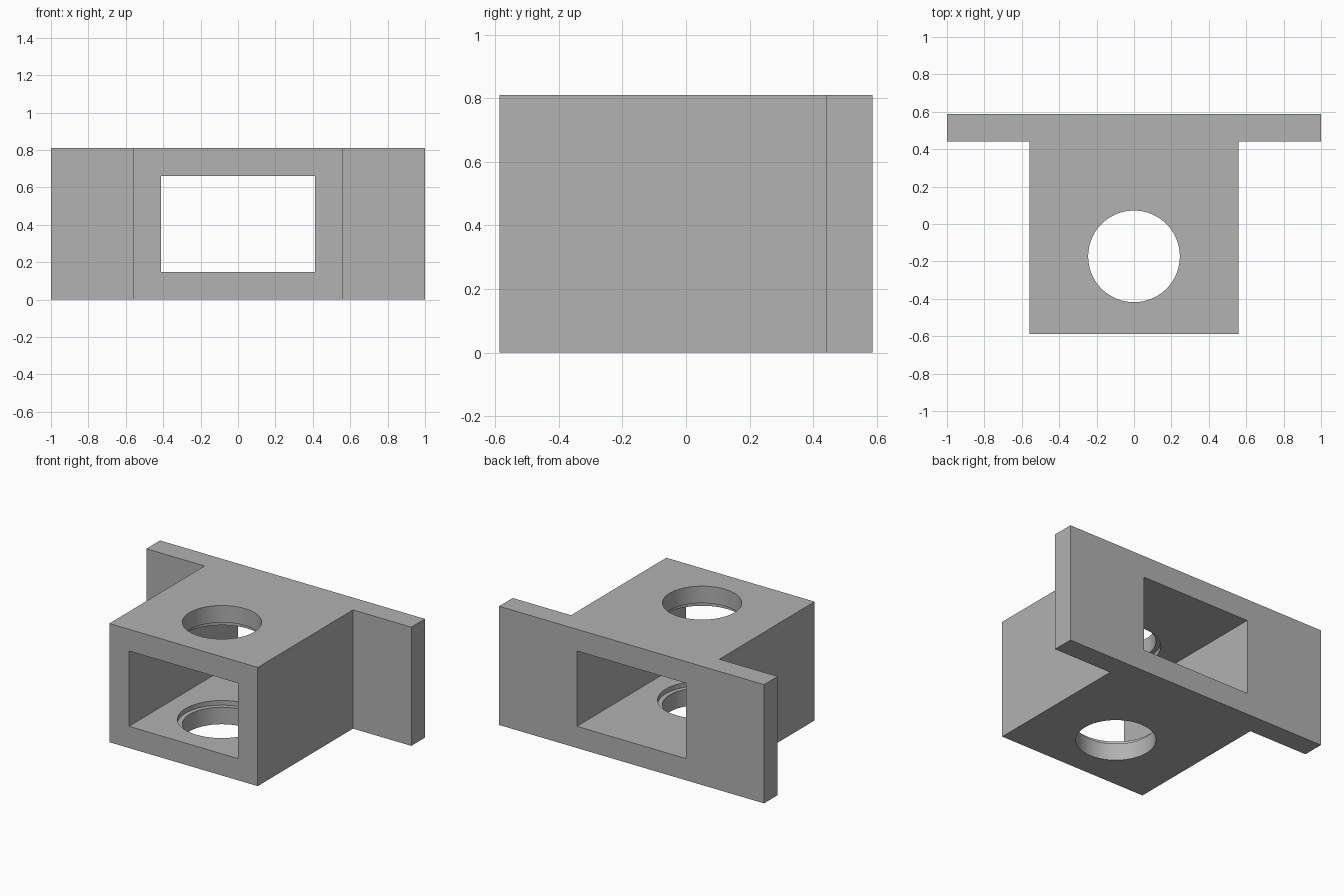
import bpy
import bmesh

if "Cube" in bpy.data.objects:
    bpy.data.objects.remove(bpy.data.objects["Cube"], do_unlink=True)

HEIGHT = 0.81
BACK, FRONT, FLANGE_FRONT = 0.587, -0.587, 0.44
BODY_X, FLANGE_X = 0.56, 1.0
WALL = 0.148
HOLE_Y, HOLE_R = -0.173, 0.245
RECESS_R, RECESS_DEPTH = 0.275, 0.032

grey = bpy.data.materials.new("plain grey")
grey.use_nodes = True
colour = (0.445, 0.445, 0.445, 1)
grey.diffuse_color = colour
grey.node_tree.nodes["Principled BSDF"].inputs["Base Color"].default_value = colour


def cut(target, cutter):
    """Subtract the cutter from the target and remove it."""
    cutter.hide_render = True
    mod = target.modifiers.new("cut", 'BOOLEAN')
    mod.operation = 'DIFFERENCE'
    mod.solver = 'EXACT'
    mod.object = cutter
    bpy.ops.object.select_all(action='DESELECT')
    bpy.context.view_layer.objects.active = target
    target.select_set(True)
    bpy.ops.object.modifier_apply(modifier=mod.name)
    bpy.data.objects.remove(cutter, do_unlink=True)


def cylinder(radius, z0, z1):
    bpy.ops.mesh.primitive_cylinder_add(
        vertices=96, radius=radius, depth=z1 - z0,
        location=(0, HOLE_Y, (z0 + z1) / 2))
    return bpy.context.object


# T-shaped plan extruded upward: square body with a wide flange at the back
half = [(BODY_X, FRONT), (BODY_X, FLANGE_FRONT), (FLANGE_X, FLANGE_FRONT), (FLANGE_X, BACK)]
outline = half + [(-x, y) for x, y in reversed(half)]
bm = bmesh.new()
base = bm.faces.new([bm.verts.new((x, y, 0)) for x, y in outline])
top = bmesh.ops.extrude_face_region(bm, geom=[base])["geom"]
bmesh.ops.translate(bm, vec=(0, 0, HEIGHT),
                    verts=[v for v in top if isinstance(v, bmesh.types.BMVert)])
bmesh.ops.recalc_face_normals(bm, faces=bm.faces)
mesh = bpy.data.meshes.new("flanged_housing")
bm.to_mesh(mesh)
bm.free()
mesh.materials.append(grey)
housing = bpy.data.objects.new("flanged_housing", mesh)
bpy.context.collection.objects.link(housing)

# Rectangular tunnel from front to back
bpy.ops.mesh.primitive_cube_add(size=1, location=(0, 0, HEIGHT / 2))
tunnel = bpy.context.object
tunnel.scale = (2 * (BODY_X - WALL), 2, HEIGHT - 2 * WALL)
cut(housing, tunnel)

# Vertical round hole, with a shallow wider recess on the inner faces
cut(housing, cylinder(HOLE_R, -0.2, HEIGHT + 0.2))
cut(housing, cylinder(RECESS_R, WALL - RECESS_DEPTH, HEIGHT - WALL + RECESS_DEPTH))

# Smooth bore walls, crisp edges elsewhere
bpy.context.view_layer.objects.active = housing
housing.select_set(True)
bpy.ops.object.shade_smooth_by_angle(angle=0.5)
